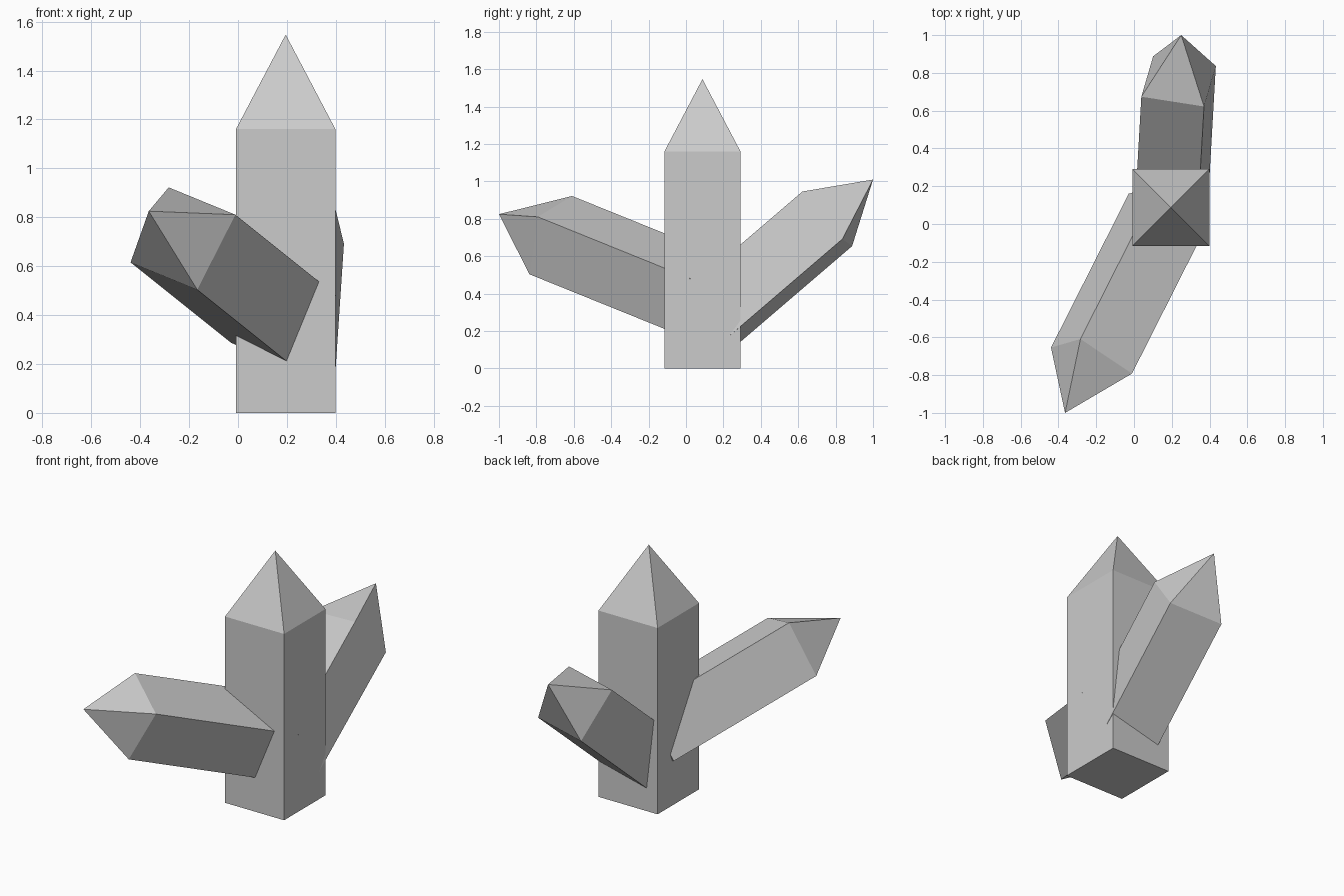
import bpy
import bmesh
from mathutils import Vector, Matrix

if "Cube" in bpy.data.objects:
    bpy.data.objects.remove(bpy.data.objects["Cube"], do_unlink=True)

# Single stone colour
stone = bpy.data.materials.new("stone grey")
stone.use_nodes = True
colour = (0.6, 0.6, 0.6, 1)
stone.diffuse_color = colour
stone.node_tree.nodes["Principled BSDF"].inputs["Base Color"].default_value = colour


def crystal(name, shoulder, tip, side, width, length):
    """Square prism ending in a pyramid; shoulder is the centre of the pyramid's base."""
    shoulder, tip = Vector(shoulder), Vector(tip)
    axis = (tip - shoulder).normalized()
    u = Vector(side)
    u = (u - axis * u.dot(axis)).normalized()
    v = axis.cross(u)
    frame = Matrix((u, v, axis)).transposed().to_4x4()
    frame.translation = shoulder

    bm = bmesh.new()
    bmesh.ops.create_cube(bm, size=1)
    bmesh.ops.transform(bm, verts=bm.verts, matrix=Matrix.Translation((0, 0, -length / 2))
                        @ Matrix.Diagonal((width, width, length, 1)))
    # Raise the top face into a point
    top = max(bm.faces, key=lambda f: f.calc_center_median().z)
    point = bmesh.ops.poke(bm, faces=[top])["verts"][0]
    point.co.z = (tip - shoulder).length
    bmesh.ops.transform(bm, verts=bm.verts, matrix=frame)
    bmesh.ops.recalc_face_normals(bm, faces=bm.faces)

    mesh = bpy.data.meshes.new(name)
    bm.to_mesh(mesh)
    bm.free()
    mesh.materials.append(stone)
    obj = bpy.data.objects.new(name, mesh)
    bpy.context.collection.objects.link(obj)


# Upright crystal and the two leaning ones
crystal("main_crystal", (0.195, 0.088, 1.16), (0.195, 0.088, 1.547), (1, 0, 0), 0.407, 1.16)
crystal("front_crystal", (-0.225, -0.723, 0.713), (-0.365, -1.0, 0.825),
        (0.27, -0.185, -0.11), 0.347, 0.97)
crystal("back_crystal", (0.236, 0.755, 0.80), (0.25, 1.0, 1.01),
        (0.33, -0.055, 0.035), 0.338, 0.972)
